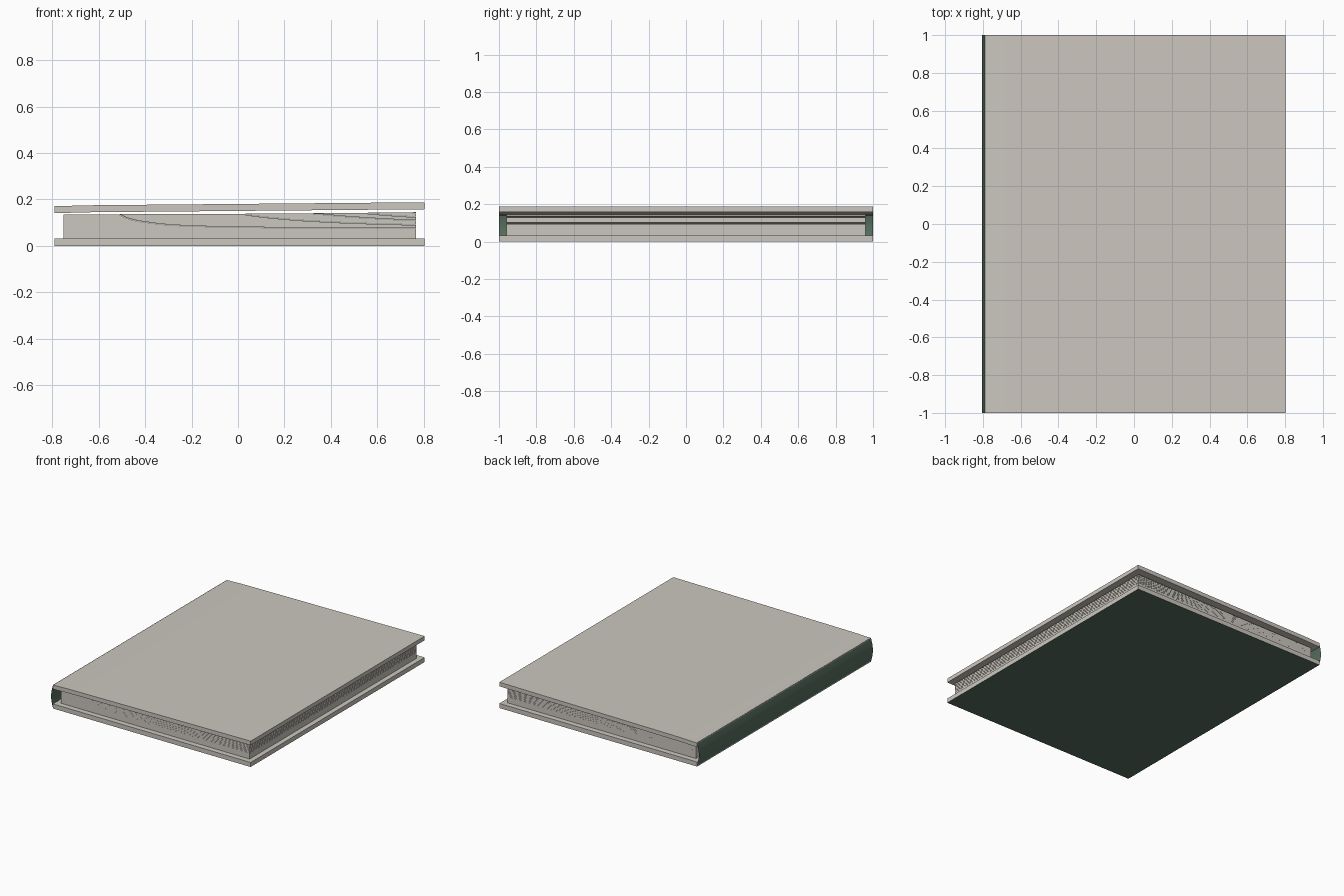
import bpy
import math

if "Cube" in bpy.data.objects:
    bpy.data.objects.remove(bpy.data.objects["Cube"])


def material(name, rgb):
    m = bpy.data.materials.new(name)
    m.diffuse_color = (*rgb, 1.0)
    m.use_nodes = True
    m.node_tree.nodes["Principled BSDF"].inputs["Base Color"].default_value = m.diffuse_color
    return m


PAPER = material("warm_grey", (0.60, 0.57, 0.52))
CLOTH = material("dark_green", (0.092, 0.155, 0.115))


def extrude_profile(name, profile, half_y, mats, closed=True):
    """Sweep an x-z profile along y; closed profiles get end caps."""
    n = len(profile)
    verts = [(x, y, z) for y in (-half_y, half_y) for x, z in profile]
    faces = [(i, (i + 1) % n, (i + 1) % n + n, i + n)
             for i in range(n if closed else n - 1)]
    if closed:
        faces += [tuple(reversed(range(n))), tuple(range(n, 2 * n))]
        faces = [tuple(reversed(f)) if len(f) > 4 or i >= n else f
                 for i, f in enumerate(faces)]
    mesh = bpy.data.meshes.new(name)
    mesh.from_pydata(verts, [], faces)
    for m in mats:
        mesh.materials.append(m)
    mesh.update()
    obj = bpy.data.objects.new(name, mesh)
    bpy.context.collection.objects.link(obj)
    return obj


def slab(lower, thickness):
    """Counter-clockwise outline of a strip above a lower line."""
    return lower + [(x, z + thickness) for x, z in reversed(lower)]


# Back board, with green cloth on its underside
back = extrude_profile("back_cover", slab([(-0.79, 0.0), (0.802, 0.0)], 0.033),
                       1.0, [PAPER, CLOTH])
for p in back.data.polygons:
    if all(back.data.vertices[v].co.z < 0.001 for v in p.vertices):
        p.material_index = 1

# Front board, slightly lifted at the open edge, with a soft hinge
front_line = [(-0.79, 0.141), (-0.74, 0.142), (-0.68, 0.1445),
              (-0.60, 0.1455), (0.802, 0.158)]
extrude_profile("front_cover", slab(front_line, 0.030), 1.0, [PAPER])

# Rounded cloth spine
arc = [(-0.788 - 0.016 * math.sin(math.pi * i / 12), 0.172 * i / 12)
       for i in range(13)]
spine = extrude_profile("spine", arc, 1.0, [CLOTH], closed=False)
for p in spine.data.polygons:
    p.use_smooth = True

# Pages: a stack whose upper sheets fan apart towards the open edge
COUNT, THICK = 24, 0.0043
X0, X1 = -0.752, 0.766
for i in range(COUNT):
    lift = 0.009 * max(0.0, (i - 9) / (COUNT - 10))
    line = []
    for k in range(9):
        u = k / 8
        line.append((X0 + (X1 - X0) * u, 0.033 + i * THICK + lift * u * u))
    extrude_profile(f"page_{i + 1:02d}", slab(line, THICK), 0.96, [PAPER])

# Make all face directions consistent on the solid parts
import bmesh
for obj in bpy.context.scene.objects:
    if obj.name == "spine":
        continue
    bm = bmesh.new()
    bm.from_mesh(obj.data)
    bmesh.ops.recalc_face_normals(bm, faces=bm.faces)
    bm.to_mesh(obj.data)
    bm.free()
